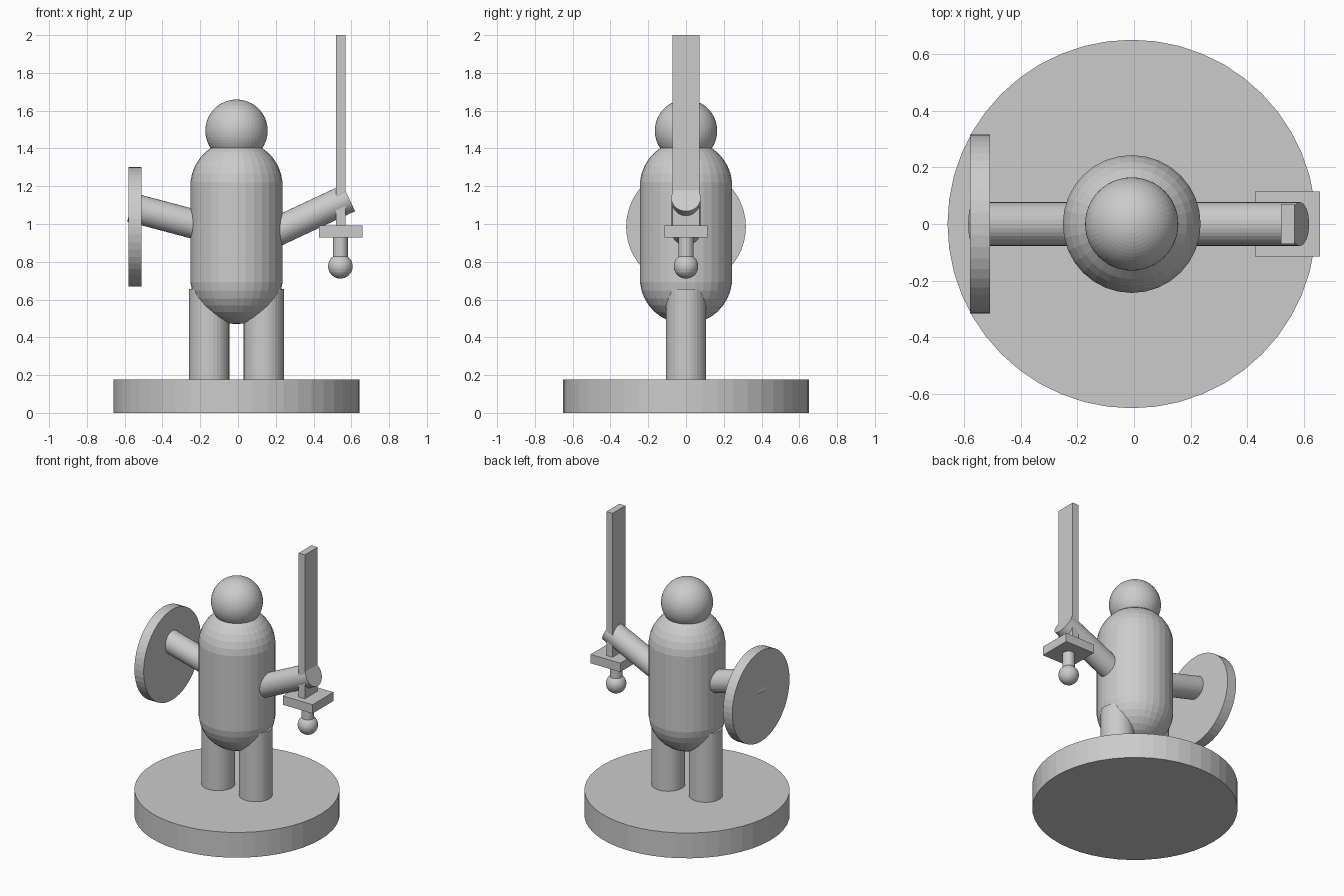
import bpy
import bmesh
from mathutils import Vector, Matrix

cube = bpy.data.objects.get("Cube")
if cube:
    bpy.data.objects.remove(cube, do_unlink=True)

grey = bpy.data.materials.new("stone grey")
grey.use_nodes = True
COLOUR = (0.6, 0.6, 0.6, 1)
grey.diffuse_color = COLOUR
grey.node_tree.nodes["Principled BSDF"].inputs["Base Color"].default_value = COLOUR

AXIS = -0.008   # x of the figure's own centre line
SWORD = 0.544   # x of the sword


def finish(name, bm):
    """Turn a bmesh into a named, coloured object."""
    mesh = bpy.data.meshes.new(name)
    bm.to_mesh(mesh)
    bm.free()
    mesh.materials.append(grey)
    obj = bpy.data.objects.new(name, mesh)
    bpy.context.collection.objects.link(obj)
    return obj


def rod(name, start, end, radius, sides=32):
    """Cylinder between two points."""
    start, end = Vector(start), Vector(end)
    span = end - start
    turn = span.to_track_quat('Z', 'Y').to_matrix().to_4x4()
    bm = bmesh.new()
    bmesh.ops.create_cone(bm, cap_ends=True, segments=sides, radius1=radius,
                          radius2=radius, depth=span.length,
                          matrix=Matrix.Translation((start + end) / 2) @ turn)
    return finish(name, bm)


def ball(name, centre, radius, stretch=0.0, sides=32, rings=17):
    """Sphere; a stretch pulls its halves apart into a capsule."""
    bm = bmesh.new()
    bmesh.ops.create_uvsphere(bm, u_segments=sides, v_segments=rings, radius=radius)
    for v in bm.verts:
        v.co.z += stretch if v.co.z > 0 else -stretch
    bmesh.ops.translate(bm, verts=bm.verts, vec=centre)
    return finish(name, bm)


def block(name, centre, size):
    bm = bmesh.new()
    bmesh.ops.create_cube(bm, size=1)
    bmesh.ops.scale(bm, verts=bm.verts, vec=size)
    bmesh.ops.translate(bm, verts=bm.verts, vec=centre)
    return finish(name, bm)


# Round base
rod("base", (AXIS, 0, 0), (AXIS, 0, 0.177), 0.652, 48)

# Legs
for side, sign in (("left", 1), ("right", -1)):
    x = AXIS + sign * 0.145
    rod(side + "_leg", (x, 0, 0.15), (x, 0, 0.657), 0.107)

# Body and head
ball("body", (AXIS, 0, 0.957), 0.245, stretch=0.242)
ball("head", (AXIS, 0, 1.494), 0.165, sides=48, rings=32)

# Arms
rod("left_arm", (AXIS, 0, 0.86), (0.587, 0, 1.138), 0.0775)
rod("right_arm", (AXIS, 0, 0.94), (-0.567, 0, 1.088), 0.0775)

# Shield
rod("shield", (-0.581, 0, 0.985), (-0.51, 0, 0.985), 0.317, 48)

# Sword
block("sword_blade", (SWORD, 0, 1.49), (0.048, 0.142, 1.02))
block("sword_guard", (SWORD, 0, 0.96), (0.23, 0.23, 0.062))
rod("sword_grip", (SWORD - 0.002, 0, 0.78), (SWORD - 0.002, 0, 0.95), 0.04)
ball("sword_pommel", (SWORD - 0.002, 0, 0.776), 0.065)
